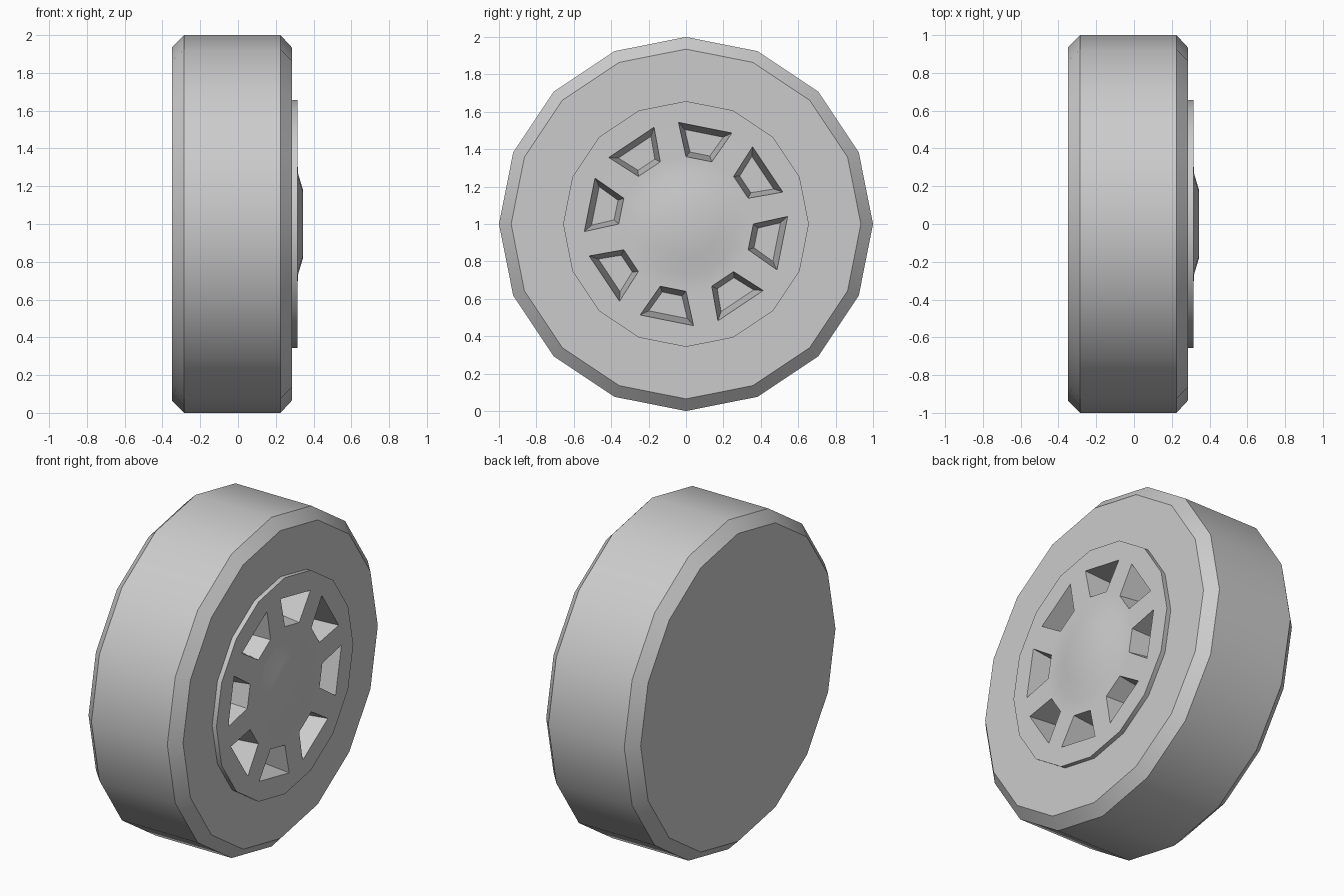
import bpy, bmesh
from math import sin, cos, radians

if "Cube" in bpy.data.objects:
    bpy.data.objects.remove(bpy.data.objects["Cube"])

SIDES = 16
STEP = 360 / SIDES


def point(x, r, deg):
    a = radians(deg)
    return (x, r * cos(a), 1 + r * sin(a))


def ring(bm, x, r, spread=0.0):
    # spread pushes odd/even points apart to widen the window openings
    return [bm.verts.new(point(x, r, k * STEP + (-spread if k % 2 else spread)))
            for k in range(SIDES)]


def bridge(bm, a, b, skip_odd=False):
    n = len(a)
    for k in range(n):
        if not (skip_odd and k % 2):
            m = (k + 1) % n
            bm.faces.new((a[k], a[m], b[m], b[k]))


def finish(bm, name):
    mesh = bpy.data.meshes.new(name)
    bm.to_mesh(mesh)
    bm.free()
    ob = bpy.data.objects.new(name, mesh)
    bpy.context.collection.objects.link(ob)
    bpy.ops.object.select_all(action='DESELECT')
    ob.select_set(True)
    bpy.context.view_layer.objects.active = ob
    bpy.ops.object.shade_smooth_by_angle(angle=radians(30))
    return ob


# Tyre: chamfered 16-sided drum with a closed flat back
bm = bmesh.new()
profile = [(-0.35, 0.935), (-0.285, 1.0), (0.225, 1.0), (0.285, 0.935), (0.285, 0.655)]
rings = [ring(bm, x, r) for x, r in profile]
for a, b in zip(rings, rings[1:]):
    bridge(bm, a, b)
bm.faces.new(rings[0][::-1])
finish(bm, "tyre")

# Rim: raised disc with eight windows and a low domed hub
bm = bmesh.new()
base = ring(bm, 0.285, 0.655)
edge = ring(bm, 0.315, 0.657)
outer = ring(bm, 0.315, 0.545, 4.25)
inner = ring(bm, 0.315, 0.36)
hub_low = ring(bm, 0.317, 0.27)
hub_top = ring(bm, 0.344, 0.18)
bridge(bm, base, edge)
bridge(bm, edge, outer)
bridge(bm, outer, inner, skip_odd=True)
bridge(bm, inner, hub_low)
bridge(bm, hub_low, hub_top)
bm.faces.new(hub_top)

# Window pockets: tapered walls and a floor
for k in range(1, SIDES, 2):
    m = (k + 1) % SIDES
    mid = (k + 0.5) * STEP
    rim_loop = [outer[k], outer[m], inner[m], inner[k]]
    floor = [bm.verts.new(point(0.11, r, mid + d))
             for r, d in ((0.505, -12), (0.505, 12), (0.385, 8), (0.385, -8))]
    bridge(bm, rim_loop, floor)
    bm.faces.new(floor)
finish(bm, "rim")
